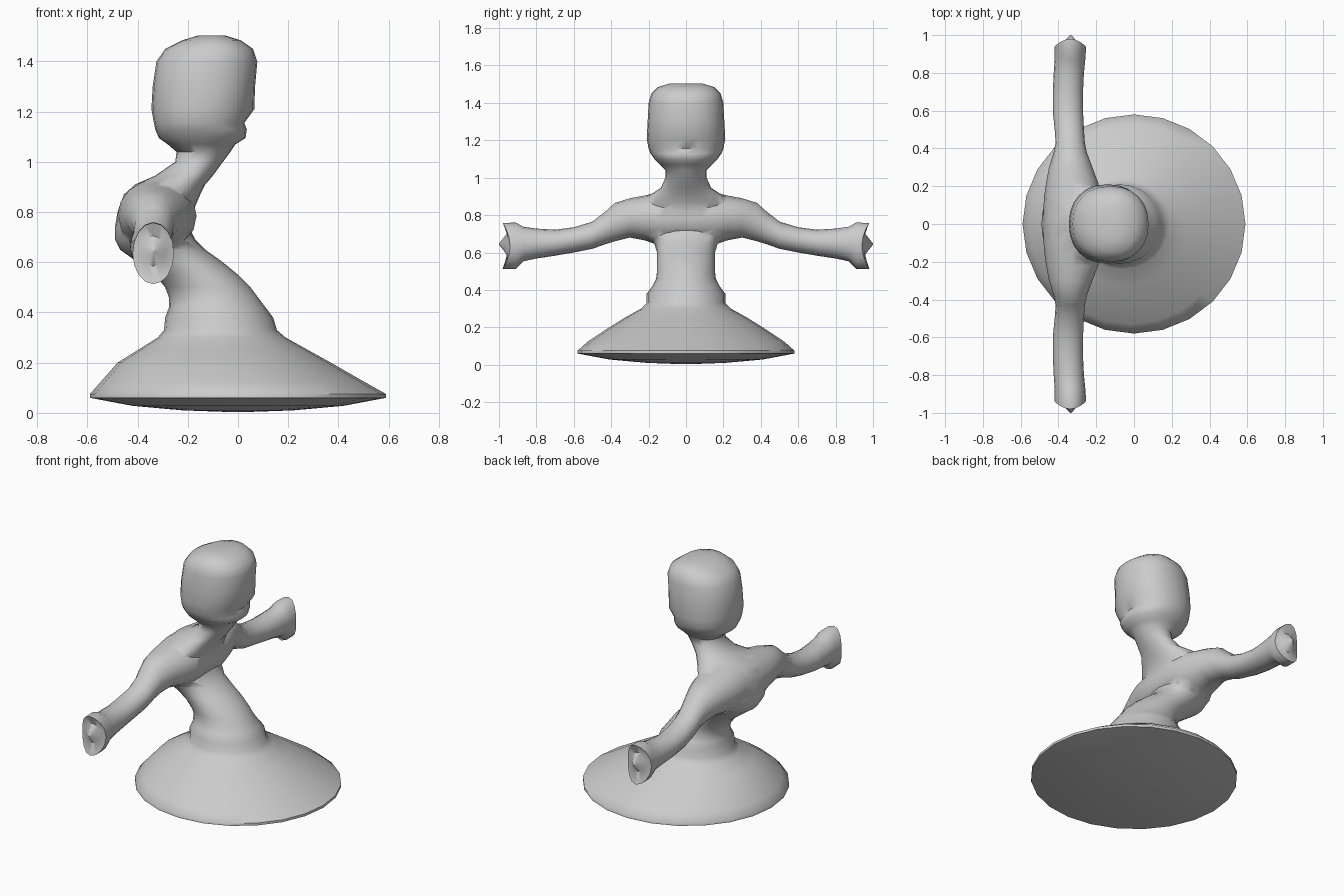
import bpy, bmesh, math

if "Cube" in bpy.data.objects:
    bpy.data.objects.remove(bpy.data.objects["Cube"])

clay = bpy.data.materials.new("light_grey")
clay.diffuse_color = (0.6, 0.6, 0.6, 1)
clay.use_nodes = True
clay.node_tree.nodes["Principled BSDF"].inputs["Base Color"].default_value = clay.diffuse_color


def spow(v, e):
    return math.copysign(abs(v) ** e, v)


def loft(name, rings):
    """Skin a list of equal-length point rings and close both ends."""
    bm = bmesh.new()
    loops = [[bm.verts.new(p) for p in r] for r in rings]
    for a, b in zip(loops, loops[1:]):
        for i in range(len(a)):
            j = (i + 1) % len(a)
            bm.faces.new((a[i], a[j], b[j], b[i]))
    bm.faces.new(loops[0][::-1])
    bm.faces.new(loops[-1])
    bmesh.ops.remove_doubles(bm, verts=bm.verts, dist=1e-4)
    bmesh.ops.recalc_face_normals(bm, faces=bm.faces)
    me = bpy.data.meshes.new(name)
    bm.to_mesh(me)
    bm.free()
    me.materials.append(clay)
    ob = bpy.data.objects.new(name, me)
    bpy.context.collection.objects.link(ob)
    return ob


def flat_ring(z, x0, x1, ry, n=24, e=1.0):
    cx, rx = (x0 + x1) / 2, (x1 - x0) / 2
    ang = [2 * math.pi * i / n for i in range(n)]
    return [(cx + rx * spow(math.cos(a), e), ry * spow(math.sin(a), e), z) for a in ang]


# Flared base, leaning waist, neck and head: z, back x, front x, half depth
profile = [
    (0.003, -.02, .02, .02), (.01, -.22, .22, .21), (.028, -.42, .42, .41),
    (.06, -.59, .59, .58), (.075, -.59, .59, .58), (.12, -.55, .51, .53),
    (.2, -.48, .37, .41), (.25, -.40, .28, .33), (.3, -.32, .19, .24),
    (.33, -.295, .155, .21), (.38, -.29, .14, .21), (.42, -.275, .11, .18),
    (.46, -.275, .08, .16), (.5, -.29, .05, .155), (.55, -.33, 0, .155),
    (.6, -.40, -.06, .155), (.65, -.47, -.13, .17), (.69, -.49, -.17, .21),
    (.74, -.49, -.195, .23), (.8, -.48, -.18, .24), (.87, -.455, -.15, .23),
    (.91, -.41, -.13, .19), (.945, -.33, -.10, .135), (1.0, -.25, -.06, .11),
    (1.04, -.245, -.03, .11), (1.07, -.28, -.01, .14), (1.095, -.315, .03, .165),
    (1.13, -.33, .035, .19), (1.155, -.335, .025, .20), (1.21, -.345, .065, .21),
    (1.3, -.34, .068, .205), (1.4, -.325, .077, .20), (1.45, -.29, .06, .185),
    (1.485, -.22, .01, .15), (1.503, -.16, -.05, .09),
]
body = loft("body", [flat_ring(*p, e=0.9 if p[0] > 1.05 else 1.0) for p in profile])


def arm_ring(y, x0, x1, z0, z1, bulge=0.0, n=16):
    cx, rx, cz, rz = (x0 + x1) / 2, (x1 - x0) / 2, (z0 + z1) / 2, (z1 - z0) / 2
    ang = [2 * math.pi * i / n for i in range(n)]
    return [(cx + rx * math.cos(a), y + bulge * math.sin(a) ** 2, cz + rz * math.sin(a))
            for a in ang]


# Shoulders, arms and forked hands: y, x range, z range, end bulge
half = [
    (.08, -.48, -.165, .64, .93), (.15, -.475, -.175, .64, .92), (.22, -.465, -.19, .665, .905),
    (.3, -.45, -.22, .68, .89), (.38, -.425, -.25, .66, .865), (.43, -.415, -.26, .645, .82),
    (.5, -.42, -.265, .62, .765), (.6, -.43, -.27, .60, .735), (.7, -.43, -.27, .583, .722),
    (.8, -.425, -.265, .568, .728), (.87, -.42, -.258, .553, .738), (.91, -.42, -.255, .513, .76),
    (.94, -.42, -.255, .513, .758, .04), (.955, -.385, -.29, .585, .705, 0),
    (1.0, -.338, -.332, .642, .648),
]
right = [arm_ring(*p) for p in half]
left = [[(x, -y, z) for x, y, z in r] for r in reversed(right)]
arms = loft("arms", left + right)

# Fuse arms and body into one skin
mod = body.modifiers.new("fuse", 'BOOLEAN')
mod.operation, mod.solver, mod.object = 'UNION', 'EXACT', arms
bpy.context.view_layer.objects.active = body
body.select_set(True)
bpy.ops.object.modifier_apply(modifier="fuse")
bpy.data.objects.remove(arms)
body.name = "figure_bust"
bpy.ops.object.shade_smooth_by_angle(angle=math.radians(55))
